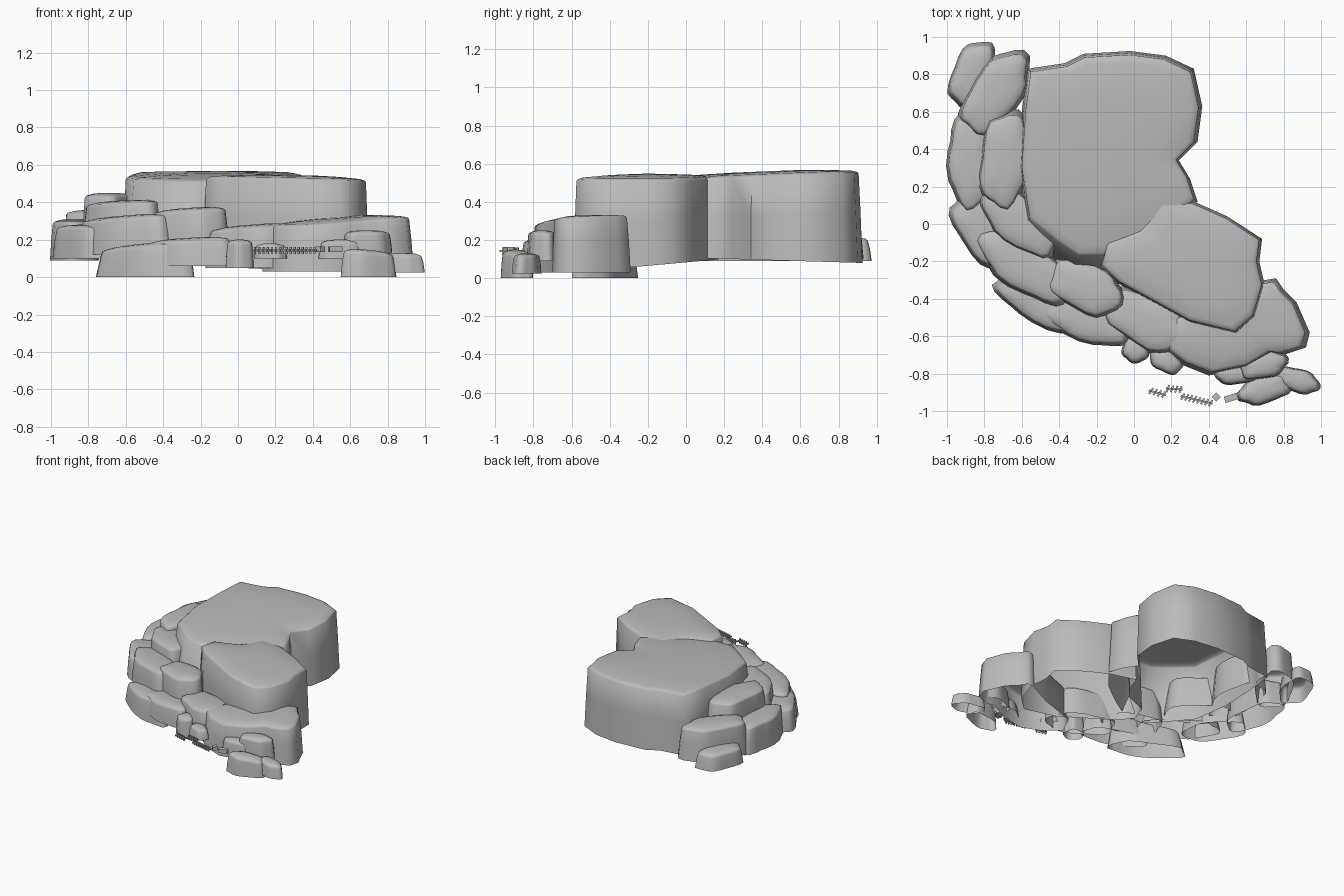
import bpy, bmesh, math, random
from mathutils import Vector

if "Cube" in bpy.data.objects:
    bpy.data.objects.remove(bpy.data.objects["Cube"])
random.seed(4)

stone = bpy.data.materials.new("stone_grey")
stone.diffuse_color = (0.5, 0.5, 0.5, 1)
stone.use_nodes = True
stone.node_tree.nodes["Principled BSDF"].inputs["Base Color"].default_value = stone.diffuse_color


def finish(name, bm, smooth=True):
    me = bpy.data.meshes.new(name)
    bmesh.ops.recalc_face_normals(bm, faces=bm.faces)
    bm.to_mesh(me)
    bm.free()
    me.materials.append(stone)
    ob = bpy.data.objects.new(name, me)
    bpy.context.collection.objects.link(ob)
    if smooth:
        bpy.ops.object.select_all(action='DESELECT')
        ob.select_set(True)
        bpy.context.view_layer.objects.active = ob
        bpy.ops.object.shade_smooth_by_angle(angle=math.radians(75))
    return ob


def rock(name, pts, z0, z1, centre=None, taper=0.96, dome=0.04, tilt=(0, 0), base_tilt=0, front=0):
    """Open-bottomed rock shell: tapered wall, soft rim, gently domed top."""
    n = len(pts)
    c = Vector(centre) if centre else sum((Vector(p) for p in pts), Vector((0, 0))) / n
    bm = bmesh.new()
    rings = []
    h = z1 - z0
    for s, drop in ((1, None), ((1 + taper) / 2, h * 0.5), (taper, dome),
                    (taper - 0.02, dome * 0.7), (taper - 0.08, dome * 0.45),
                    (0.6, dome * 0.15), (0.3, 0)):
        ring = []
        for p in pts:
            d = Vector(p) - c
            # the front of the top can be pulled back into a slope
            d *= s if drop is None else s * (1 - front * max(0, -d.y - 0.35) * (1 - drop / h))
            if drop is None:
                z = z0 + base_tilt * d.y
            else:
                z = z1 - drop + tilt[0] * d.x + tilt[1] * d.y
            ring.append(bm.verts.new((c.x + d.x, c.y + d.y, z)))
        rings.append(ring)
    for a, b in zip(rings, rings[1:]):
        for i in range(n):
            j = (i + 1) % n
            bm.faces.new((a[i], a[j], b[j], b[i]))
    tip = bm.verts.new((c.x, c.y, z1))
    for i in range(n):
        bm.faces.new((rings[-1][i], rings[-1][(i + 1) % n], tip))
    return finish(name, bm)


def boulder(name, x, y, length, width, angle, z0, z1, tilt=(0, 0)):
    """Lumpy elongated boulder whose outline is an ellipse with lobes."""
    a, ph, n = math.radians(angle), random.uniform(0, 6.28), 24
    pts = []
    for i in range(n):
        t = 2 * math.pi * i / n
        r = 0.97 + 0.06 * math.cos(5 * t + ph) + random.uniform(-0.02, 0.02)
        # squarish ellipse so neighbours meet along flat sides
        cu, sv = math.cos(t), math.sin(t)
        u = math.copysign(abs(cu) ** 0.88, cu) * r * length / 2
        v = math.copysign(abs(sv) ** 0.88, sv) * r * width / 2
        pts.append((x + u * math.cos(a) - v * math.sin(a), y + u * math.sin(a) + v * math.cos(a)))
    rock(name, pts, z0, z1, taper=0.89, dome=0.03, tilt=tilt)


# Large upper plateau
rock("upper_plateau",
     [(-0.57, 0.83), (-0.37, 0.86), (-0.27, 0.91), (-0.02, 0.925), (0.17, 0.9), (0.32, 0.83),
      (0.365, 0.63), (0.34, 0.44), (0.24, 0.34), (0.30, 0.24), (0.34, 0.12), (0.2, -0.05),
      (0.0, -0.2), (-0.18, -0.31), (-0.34, -0.31), (-0.46, -0.17), (-0.59, 0.0), (-0.62, 0.3),
      (-0.6, 0.6)], 0.095, 0.56, centre=(-0.12, 0.42), dome=0.03, tilt=(0.0, 0.04),
     base_tilt=-0.03, front=0.45)

# Second large block, front right of the plateau
rock("front_block",
     [(0.12, 0.17), (0.32, 0.12), (0.5, 0.04), (0.685, -0.08), (0.67, -0.2), (0.70, -0.33),
      (0.65, -0.5), (0.55, -0.59), (0.3, -0.53), (0.1, -0.42), (-0.1, -0.31), (-0.19, -0.22),
      (-0.16, -0.1), (0.02, -0.03), (0.09, 0.06)], 0.065, 0.545, centre=(0.3, -0.2),
     dome=0.03, tilt=(-0.02, 0.0), base_tilt=0.09)

# Lower ledge at the right front
rock("right_ledge",
     [(0.7, -0.3), (0.76, -0.29), (0.8, -0.35), (0.87, -0.42), (0.94, -0.58), (0.92, -0.66),
      (0.8, -0.7), (0.74, -0.69), (0.6, -0.77), (0.4, -0.81), (0.25, -0.75), (0.13, -0.65),
      (0.2, -0.5), (0.5, -0.4)], 0.03, 0.32, centre=(0.58, -0.57), taper=0.93, dome=0.03,
     tilt=(0.06, 0.06))

# Terraces of smaller boulders: x, y, length, width, angle, bottom, top, tilt
boulders = {
    "north_low_boulder": (-0.865, 0.80, 0.39, 0.22, 68, 0.09, 0.22),
    "north_high_boulder": (-0.74, 0.70, 0.54, 0.28, 56, 0.10, 0.36),
    "west_high_boulder": (-0.69, 0.34, 0.57, 0.29, 84, 0.15, 0.45),
    "west_low_boulder": (-0.875, 0.32, 0.54, 0.25, 94, 0.09, 0.31),
    "upper_step_boulder": (-0.61, 0.01, 0.53, 0.27, -40, 0.15, 0.41, (0.05, 0)),
    "south_west_low_boulder": (-0.80, -0.04, 0.48, 0.27, -54, 0.10, 0.28),
    "middle_step_boulder": (-0.59, -0.22, 0.62, 0.28, -36, 0.12, 0.33, (0.08, 0)),
    "middle_front_boulder": (-0.26, -0.34, 0.46, 0.28, -25, 0.10, 0.37, (0.07, 0)),
    "lower_left_boulder": (-0.49, -0.43, 0.58, 0.22, -28, 0.0, 0.18, (0.1, 0)),
    "lower_middle_boulder": (-0.26, -0.52, 0.52, 0.22, -20, 0.06, 0.21, (0.06, 0)),
    "lower_front_boulder": (0.07, -0.52, 0.52, 0.30, -26, 0.05, 0.28, (0.08, 0)),
    "small_round_boulder": (0.01, -0.67, 0.15, 0.15, 0, 0.05, 0.20),
    "small_long_boulder": (0.17, -0.735, 0.19, 0.12, -28, 0.10, 0.18),
    "right_front_boulder_1": (0.55, -0.80, 0.24, 0.12, 5, 0.10, 0.20),
    "right_front_boulder_2": (0.69, -0.755, 0.28, 0.15, 14, 0.09, 0.25),
    "right_foot_boulder_1": (0.70, -0.885, 0.31, 0.15, 15, 0.0, 0.145, (-0.1, 0)),
    "right_foot_boulder_2": (0.87, -0.835, 0.26, 0.13, -18, 0.025, 0.13),
}
for name, spec in boulders.items():
    boulder(name, *spec)


def box(bm, centre, size, angle):
    c, s = math.cos(angle), math.sin(angle)
    vs = bmesh.ops.create_cube(bm, size=1)['verts']
    for v in vs:
        x, y, z = (v.co[i] * size[i] for i in range(3))
        v.co = (centre[0] + x * c - y * s, centre[1] + x * s + y * c, centre[2] + z)


# Spiky strips in front: a thin rod crossed by short ribs
strips = [((0.08, -0.89), (0.17, -0.915)), ((0.17, -0.88), (0.26, -0.885)), ((0.25, -0.92), (0.42, -0.96))]
for k, (p, q) in enumerate(strips):
    bm = bmesh.new()
    p, q = Vector(p), Vector(q)
    d = q - p
    ang = math.atan2(d.y, d.x)
    m = (p + q) / 2
    box(bm, (m.x, m.y, 0.143), (d.length, 0.01, 0.01), ang)
    count = round(d.length / 0.023)
    for i in range(count):
        r = p + d * (i + 0.5) / count
        box(bm, (r.x, r.y, 0.143), (0.01, 0.038, 0.01), ang - 0.3)
        box(bm, (r.x, r.y, 0.143), (0.01, 0.01, 0.038), ang)
    finish("spiky_strip_%d" % (k + 1), bm, False)

# Little blocks at the end of the strips
for k, (x, y, w, a) in enumerate([(0.44, -0.925, 0.035, 0.8), (0.502, -0.935, 0.035, 0.3), (0.535, -0.925, 0.04, 0.3)]):
    bm = bmesh.new()
    box(bm, (x, y, 0.148), (w, 0.035, 0.03), a)
    finish("small_block_%d" % (k + 1), bm, False)
